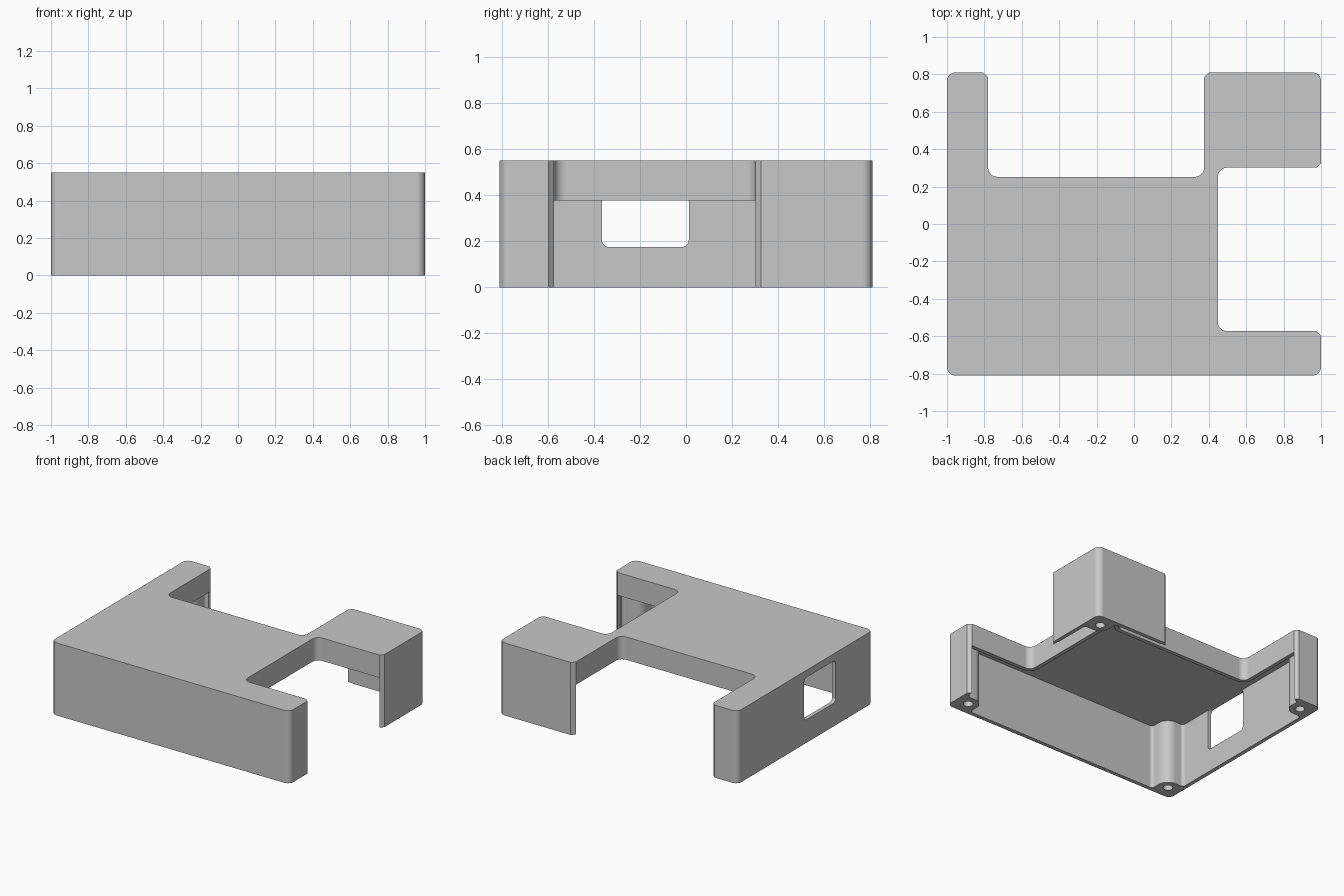
import bpy, bmesh, math
from mathutils import Vector

if "Cube" in bpy.data.objects:
    bpy.data.objects.remove(bpy.data.objects["Cube"])

H, CEIL, SKIRT, T = 0.55, 0.49, 0.377, 0.03   # height, ceiling, skirt bottom, wall

grey = bpy.data.materials.new("plain grey")
grey.diffuse_color = (0.58, 0.58, 0.58, 1)
grey.use_nodes = True
grey.node_tree.nodes["Principled BSDF"].inputs["Base Color"].default_value = grey.diffuse_color


def rounded(corners, segs=8):
    """Right-angled profile; r > 0 rounds a corner, r < 0 chamfers it."""
    out = []
    n = len(corners)
    for i, (x, y, r) in enumerate(corners):
        p = Vector((x, y))
        if r == 0:
            out.append(p)
            continue
        u = (Vector(corners[i - 1][:2]) - p).normalized()
        v = (Vector(corners[(i + 1) % n][:2]) - p).normalized()
        k, r = (1 if r < 0 else segs), abs(r)
        c = p + (u + v) * r
        for j in range(k + 1):
            a = math.pi / 2 * j / k
            out.append(c - v * r * math.cos(a) - u * r * math.sin(a))
    return out


def inset(corners, t):
    """Move a counter-clockwise right-angled profile inward by t."""
    out = []
    n = len(corners)
    for i, (x, y, r) in enumerate(corners):
        p = Vector((x, y))
        d1 = (p - Vector(corners[i - 1][:2])).normalized()
        d2 = (Vector(corners[(i + 1) % n][:2]) - p).normalized()
        q = p + t * Vector((-d1.y - d2.y, d1.x + d2.x))
        convex = d1.cross(d2) > 0
        out.append((q.x, q.y, max(r - t, 0) if convex else r + t))
    return out


def extrude(name, pts, lo, hi, along_x=False):
    bm = bmesh.new()
    place = (lambda p, h: (h, p.x, p.y)) if along_x else (lambda p, h: (p.x, p.y, h))
    a = [bm.verts.new(place(p, lo)) for p in pts]
    b = [bm.verts.new(place(p, hi)) for p in pts]
    bm.faces.new(a)
    bm.faces.new(b)
    for i in range(len(pts)):
        j = (i + 1) % len(pts)
        bm.faces.new((a[i], a[j], b[j], b[i]))
    bmesh.ops.recalc_face_normals(bm, faces=bm.faces)
    me = bpy.data.meshes.new(name)
    bm.to_mesh(me)
    bm.free()
    me.materials.append(grey)
    ob = bpy.data.objects.new(name, me)
    bpy.context.collection.objects.link(ob)
    return ob


def combine(target, tool, op):
    m = target.modifiers.new("cut", 'BOOLEAN')
    m.operation, m.solver, m.object = op, 'EXACT', tool
    bpy.context.view_layer.objects.active = target
    bpy.ops.object.modifier_apply(modifier=m.name)
    bpy.data.objects.remove(tool)


def rect(x0, y0, x1, y1, r=0):
    return rounded([(x0, y0, r), (x1, y0, r), (x1, y1, r), (x0, y1, r)])


# Outer shell with a notch at the back and one at the right
R, C, F = 0.045, -0.025, 0.05
outline = [(-1, -.81, R), (1, -.81, R), (1, -.573, C), (.448, -.573, F),
           (.448, .301, F), (1, .301, C), (1, .81, R), (.375, .81, C),
           (.375, .252, F), (-.78, .252, F), (-.78, .81, C), (-1, .81, R)]
cover = extrude("enclosure_cover", rounded(outline), 0, H)

# Hollow inside, open at the bottom
combine(cover, extrude("cavity", rounded(inset(outline, T)), -.1, CEIL), 'DIFFERENCE')

# Notch walls are short skirts: open them below
e = T + 0.012
combine(cover, extrude("back_opening", rect(-.78 - e, .252 - e, .375 + e, .785), -.1, SKIRT), 'DIFFERENCE')
combine(cover, extrude("right_opening", rect(.448 - e, -.573 - e, .975, .301 + e), -.1, SKIRT), 'DIFFERENCE')

# Window in the left wall
combine(cover, extrude("window", rect(-.365, .175, .012, .495, .03), -1.1, -.965, True), 'DIFFERENCE')

# Screw bosses in the four corners
boss = rounded([(.02, .02, 0), (.205, .02, 0), (.205, T, 0), (.18, T, .024), (.18, .18, .08),
                (T, .18, .024), (T, .205, 0), (.02, .205, 0)])
for sx in (-1, 1):
    for sy in (-1, 1):
        pts = [Vector((sx * (1 - p.x), sy * (.81 - p.y))) for p in boss]
        combine(cover, extrude("boss", pts, 0, CEIL + .03), 'UNION')
        hole = [Vector((sx * .898 + .034 * math.cos(a * math.pi / 12),
                        sy * .707 + .034 * math.sin(a * math.pi / 12))) for a in range(24)]
        combine(cover, extrude("screw_hole", hole, -.1, .4), 'DIFFERENCE')

# Smooth the rounded corners, keep flats crisp
bpy.ops.object.select_all(action='DESELECT')
cover.select_set(True)
bpy.context.view_layer.objects.active = cover
bpy.ops.object.shade_smooth_by_angle(angle=math.radians(30))
w = cover.modifiers.new("flat_normals", 'WEIGHTED_NORMAL')
w.keep_sharp = True
